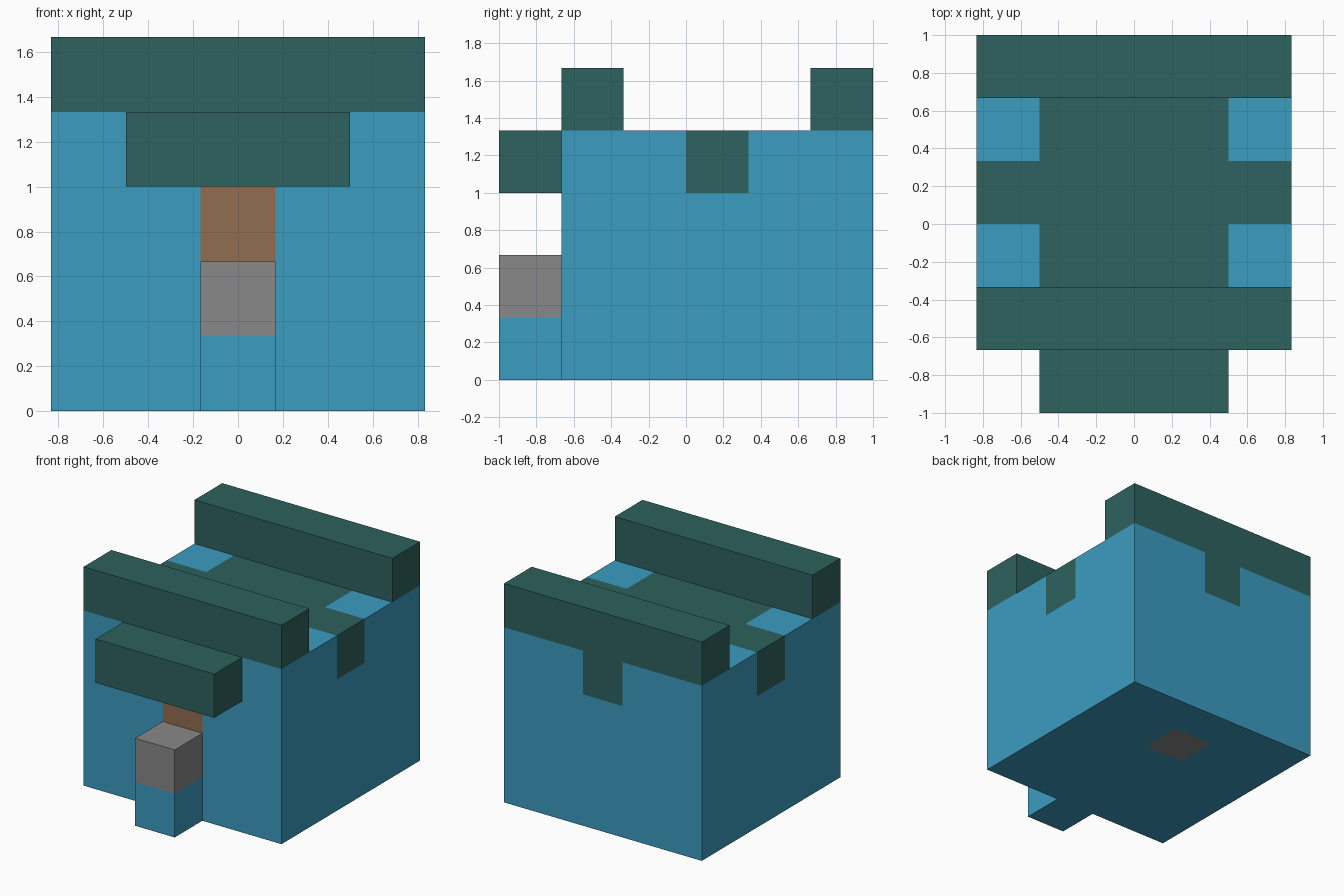
import bpy
import bmesh
from mathutils import Vector

U = 1 / 3  # one building block

old = bpy.data.objects.get("Cube")
if old:
    bpy.data.objects.remove(old, do_unlink=True)


def make_material(name, rgb):
    """Flat material from 0-255 display values, stored as linear."""
    linear = [((c / 255 + 0.055) / 1.055) ** 2.4 for c in rgb] + [1]
    mat = bpy.data.materials.new(name)
    mat.use_nodes = True
    mat.diffuse_color = linear
    bsdf = mat.node_tree.nodes["Principled BSDF"]
    bsdf.inputs["Base Color"].default_value = linear
    bsdf.inputs["Roughness"].default_value = 0.9
    return mat


BLUE = make_material("wall_blue", (59, 156, 192))
GREEN = make_material("dark_green", (45, 98, 94))
BROWN = make_material("door_brown", (146, 109, 80))
GREY = make_material("stone_grey", (135, 136, 135))


def block(name, low, high, mats, cuts=(), rule=None):
    """Box between two corners in block units, cut along planes and coloured by rule."""
    low, high = Vector(low), Vector(high)
    bm = bmesh.new()
    bmesh.ops.create_cube(bm, size=1)
    for v in bm.verts:
        v.co = (low + high) / 2 + v.co * (high - low)
    for axis, places in cuts:
        for place in places:
            point, normal = Vector(), Vector()
            point[axis], normal[axis] = place, 1
            geom = bm.verts[:] + bm.edges[:] + bm.faces[:]
            bmesh.ops.bisect_plane(bm, geom=geom, plane_co=point, plane_no=normal)
    bm.normal_update()
    if rule:
        for f in bm.faces:
            f.material_index = mats.index(rule(f.calc_center_median(), f.normal))
    bmesh.ops.scale(bm, vec=(U, U, U), verts=bm.verts)
    mesh = bpy.data.meshes.new(name)
    bm.to_mesh(mesh)
    bm.free()
    for m in mats:
        mesh.materials.append(m)
    obj = bpy.data.objects.new(name, mesh)
    bpy.context.collection.objects.link(obj)
    return obj


def body_colour(c, n):
    middle = abs(c.x) < 0.5
    if n.z > 0.5:    # roof: green with four blue corner squares
        corner = abs(c.x) > 1.5 and (-1 < c.y < 0 or 1 < c.y < 2)
        return BLUE if corner else GREEN
    if n.z < -0.5:   # stone square underneath
        return GREY if middle and 1 < c.y < 2 else BLUE
    if n.y < -0.5:   # door top above the post
        return BROWN if middle and 2 < c.z < 3 else BLUE
    if n.y > 0.5:    # hanging patch on the back
        return GREEN if middle and c.z > 3 else BLUE
    return GREEN if 0 < c.y < 1 and c.z > 3 else BLUE  # side patches


# Main body
block("body", (-2.5, -2, 0), (2.5, 3, 4), [BLUE, GREEN, BROWN, GREY],
      [(0, (-1.5, -0.5, 0.5, 1.5)), (1, (-1, 0, 1, 2)), (2, (2, 3))], body_colour)

# Roof bars
for name, y in (("front_roof_bar", -2), ("back_roof_bar", 2)):
    block(name, (-2.5, y, 4), (2.5, y + 1, 5), [GREEN])

# Awning over the door
block("awning", (-1.5, -3, 3), (1.5, -2, 4), [GREEN])

# Front post with a stone upper half
block("front_post", (-0.5, -3, 0), (0.5, -2, 2), [BLUE, GREY], [(2, (1,))],
      lambda c, n: GREY if c.z > 1 else BLUE)
